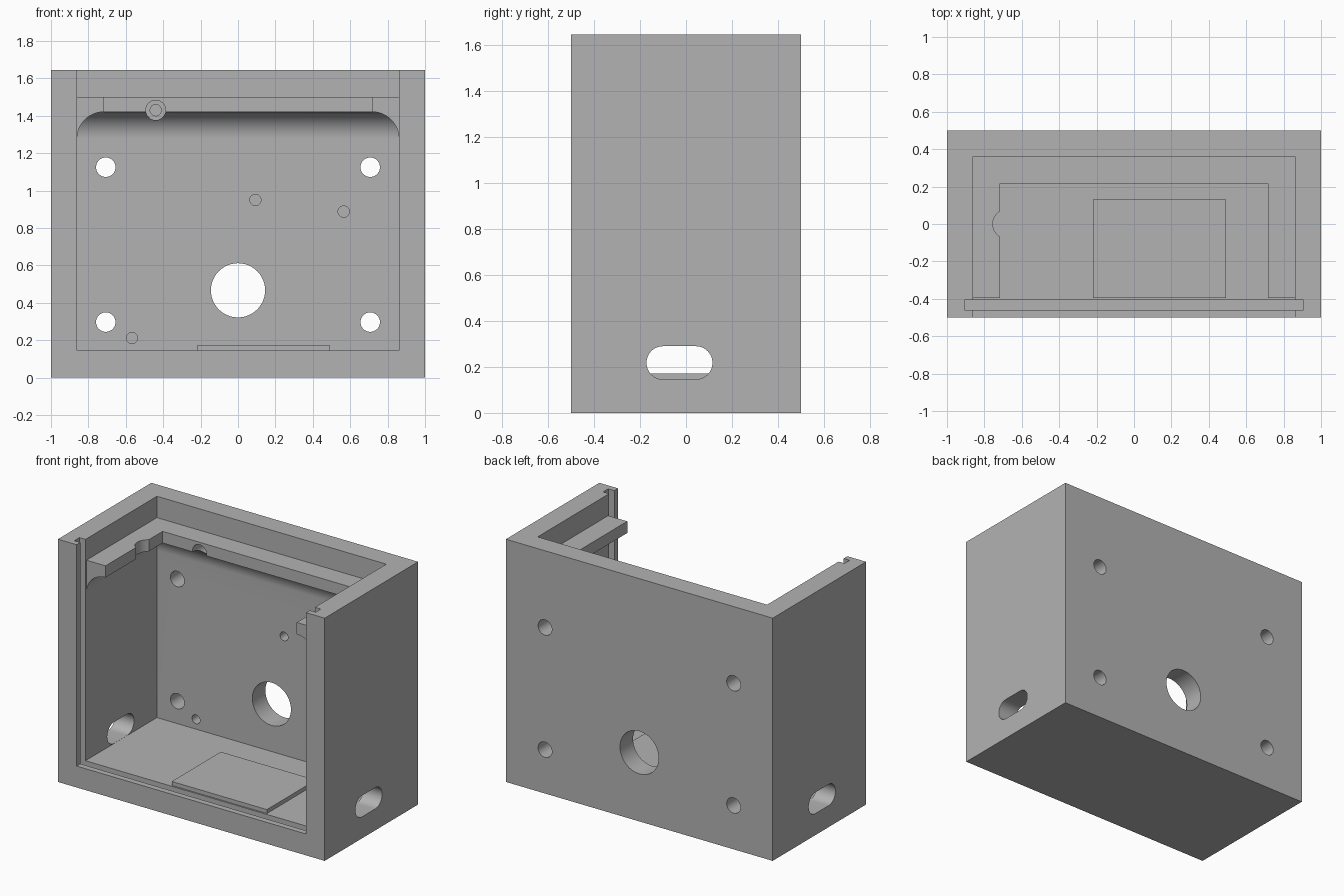
import bpy, bmesh, math

cube = bpy.data.objects.get("Cube")
if cube:
    bpy.data.objects.remove(cube, do_unlink=True)

grey = bpy.data.materials.new("plain grey")
grey.use_nodes = True
GREY = (0.45, 0.45, 0.45, 1)
grey.diffuse_color = GREY
grey.node_tree.nodes["Principled BSDF"].inputs["Base Color"].default_value = GREY


def prism(name, outline, axis, lo, hi):
    """Extrude a 2D outline along an axis; the outline uses the other two axes in order."""
    def place(p, d):
        c = list(p)
        c.insert("xyz".index(axis), d)
        return c
    bm = bmesh.new()
    face = bm.faces.new([bm.verts.new(place(p, lo)) for p in outline])
    top = bmesh.ops.extrude_face_region(bm, geom=[face])["geom"]
    shift = place((0, 0), hi - lo)
    bmesh.ops.translate(bm, vec=shift, verts=[v for v in top if isinstance(v, bmesh.types.BMVert)])
    bmesh.ops.recalc_face_normals(bm, faces=bm.faces)
    mesh = bpy.data.meshes.new(name)
    bm.to_mesh(mesh)
    bm.free()
    mesh.materials.append(grey)
    ob = bpy.data.objects.new(name, mesh)
    bpy.context.collection.objects.link(ob)
    return ob


def box(name, x0, x1, y0, y1, z0, z1):
    return prism(name, [(x0, y0), (x1, y0), (x1, y1), (x0, y1)], "z", z0, z1)


def arc(cx, cy, r, start, end, n):
    steps = [math.radians(start + (end - start) * i / n) for i in range(n + 1)]
    return [(cx + r * math.cos(a), cy + r * math.sin(a)) for a in steps]


def rod(name, cx, cy, r, axis, lo, hi):
    return prism(name, arc(cx, cy, r, 0, 360, 48)[:-1], axis, lo, hi)


def combine(ob, other, operation):
    """Apply one boolean and discard the helper."""
    other.hide_render = True
    mod = ob.modifiers.new(other.name, "BOOLEAN")
    mod.object, mod.operation, mod.solver = other, operation, "EXACT"
    bpy.context.view_layer.objects.active = ob
    bpy.ops.object.modifier_apply(modifier=mod.name)
    bpy.data.objects.remove(other, do_unlink=True)


# Outer case, open at the front and top
W, BACK, FLOOR, LEDGE = 0.86, 0.36, 0.145, 0.143
case = box("case", -1, 1, -0.5, 0.5, 0, 1.645)
combine(case, box("cavity", -W, W, -0.7, BACK, FLOOR, 1.9), "DIFFERENCE")

# Coved ledge on the side and back walls; t is the distance out from the wall
profile = [(-0.05, 1.5), (LEDGE, 1.5)] + arc(LEDGE, 1.278, LEDGE, 90, 180, 24) + [(-0.05, 1.278)]
for side in (-1, 1):
    bar = [(side * (W - t), z) for t, z in profile]
    combine(case, prism("side_ledge", bar, "y", -0.395, BACK + 0.04), "UNION")
bar = [(BACK - t, z) for t, z in profile]
combine(case, prism("back_ledge", bar, "x", -W - 0.04, W + 0.04), "UNION")

# Groove for a sliding front panel
combine(case, box("panel_groove", -0.905, 0.905, -0.46, -0.405, 0.1, 1.9), "DIFFERENCE")

# Through holes in the back wall
for x, z, r in [(-0.707, 1.125, 0.052), (0.707, 1.125, 0.052),
                (-0.707, 0.297, 0.052), (0.707, 0.297, 0.052), (0, 0.467, 0.145)]:
    combine(case, rod("back_hole", x, z, r, "y", 0.3, 0.7), "DIFFERENCE")

# Blind screw holes, one of them with clearance through the ledge
combine(case, rod("ledge_clearance", -0.44, 1.43, 0.053, "y", 0.1, BACK), "DIFFERENCE")
for x, z in [(-0.44, 1.43), (0.093, 0.95), (0.565, 0.888), (-0.567, 0.212)]:
    combine(case, rod("screw_hole", x, z, 0.03, "y", 0.15, 0.45), "DIFFERENCE")

# Cable slots in both side walls
slot = arc(0.043, 0.218, 0.072, -90, 90, 24) + arc(-0.1, 0.218, 0.072, 90, 270, 24)
for lo, hi in [(-1.2, -0.8), (0.8, 1.2)]:
    combine(case, prism("cable_slot", slot, "x", lo, hi), "DIFFERENCE")

# Rounded notch in the right ledge
combine(case, rod("ledge_notch", -0.674, 0, 0.081, "z", 1.36, 1.6), "DIFFERENCE")

# Raised pad on the floor
pad = box("floor_pad", -0.22, 0.493, -0.395, 0.13, FLOOR - 0.01, 0.172)

for ob in (case, pad):
    bpy.ops.object.select_all(action="DESELECT")
    ob.select_set(True)
    bpy.context.view_layer.objects.active = ob
    bpy.ops.object.shade_smooth_by_angle(angle=math.radians(30))
